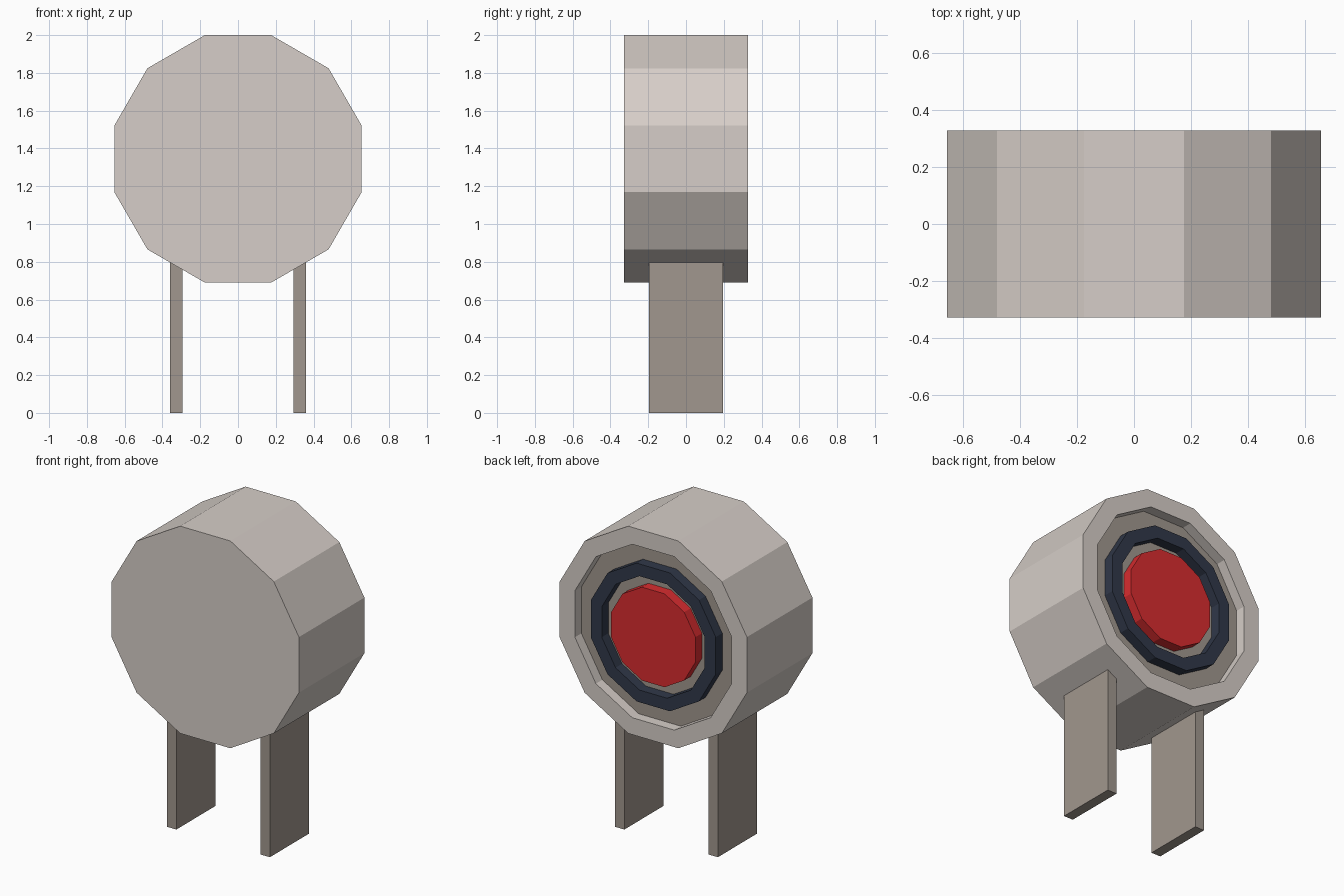
import bpy, bmesh, math

if "Cube" in bpy.data.objects:
    bpy.data.objects.remove(bpy.data.objects["Cube"])

SIDES = 12
CZ = 1.345                         # height of the drum axis
K = 1 / math.cos(math.pi / SIDES)  # flat radius -> corner radius


def material(name, srgb):
    m = bpy.data.materials.new(name)
    lin = [((c / 255 + 0.055) / 1.055) ** 2.4 for c in srgb]
    m.diffuse_color = (*lin, 1)
    m.use_nodes = True
    m.node_tree.nodes["Principled BSDF"].inputs["Base Color"].default_value = m.diffuse_color
    return m


shell = material("pale warm grey", (214, 206, 200))
taupe = material("taupe", (161, 151, 142))
navy = material("dark navy", (48, 56, 73))
red = material("red", (216, 44, 47))


def finish(name, bm, *mats):
    bmesh.ops.recalc_face_normals(bm, faces=bm.faces)
    me = bpy.data.meshes.new(name)
    bm.to_mesh(me)
    bm.free()
    for m in mats:
        me.materials.append(m)
    ob = bpy.data.objects.new(name, me)
    bpy.context.collection.objects.link(ob)
    return ob


def lathe(name, profile, mats, closed=False):
    """Revolve (flat radius, y) points around the drum axis; open profiles get capped."""
    bm = bmesh.new()
    rings = []
    for r, y in profile:
        angles = [(i + 0.5) * math.tau / SIDES for i in range(SIDES)]
        rings.append([bm.verts.new((r * K * math.cos(a), y, CZ + r * K * math.sin(a)))
                      for a in angles])
    pairs = list(zip(rings, rings[1:]))
    if closed:
        pairs.append((rings[-1], rings[0]))
    for a, b in pairs:
        for i in range(SIDES):
            j = (i + 1) % SIDES
            bm.faces.new((a[i], a[j], b[j], b[i]))
    if not closed:
        bm.faces.new(rings[0])
        bm.faces.new(rings[-1]).material_index = len(mats) - 1
    return finish(name, bm, *mats)


# Drum with a recessed back; the recess floor takes the taupe colour
FRONT, BACK, FLOOR = -0.327, 0.327, 0.262
lathe("drum_body", [(0.655, FRONT), (0.655, BACK), (0.548, BACK), (0.548, FLOOR)],
      [shell, taupe])

# Raised ring and centre disc inside the recess
lathe("navy_ring", [(0.437, FLOOR), (0.437, BACK), (0.36, BACK), (0.36, FLOOR)],
      [navy], closed=True)
lathe("red_disc", [(0.295, FLOOR - 0.01), (0.295, BACK)], [red])

# Two flat legs
for side, label in ((-1, "left"), (1, "right")):
    bm = bmesh.new()
    bmesh.ops.create_cube(bm, size=1)
    bmesh.ops.scale(bm, vec=(0.065, 0.39, 0.8), verts=bm.verts)
    bmesh.ops.translate(bm, vec=(side * 0.327, 0, 0.4), verts=bm.verts)
    finish(label + "_leg", bm, taupe)
